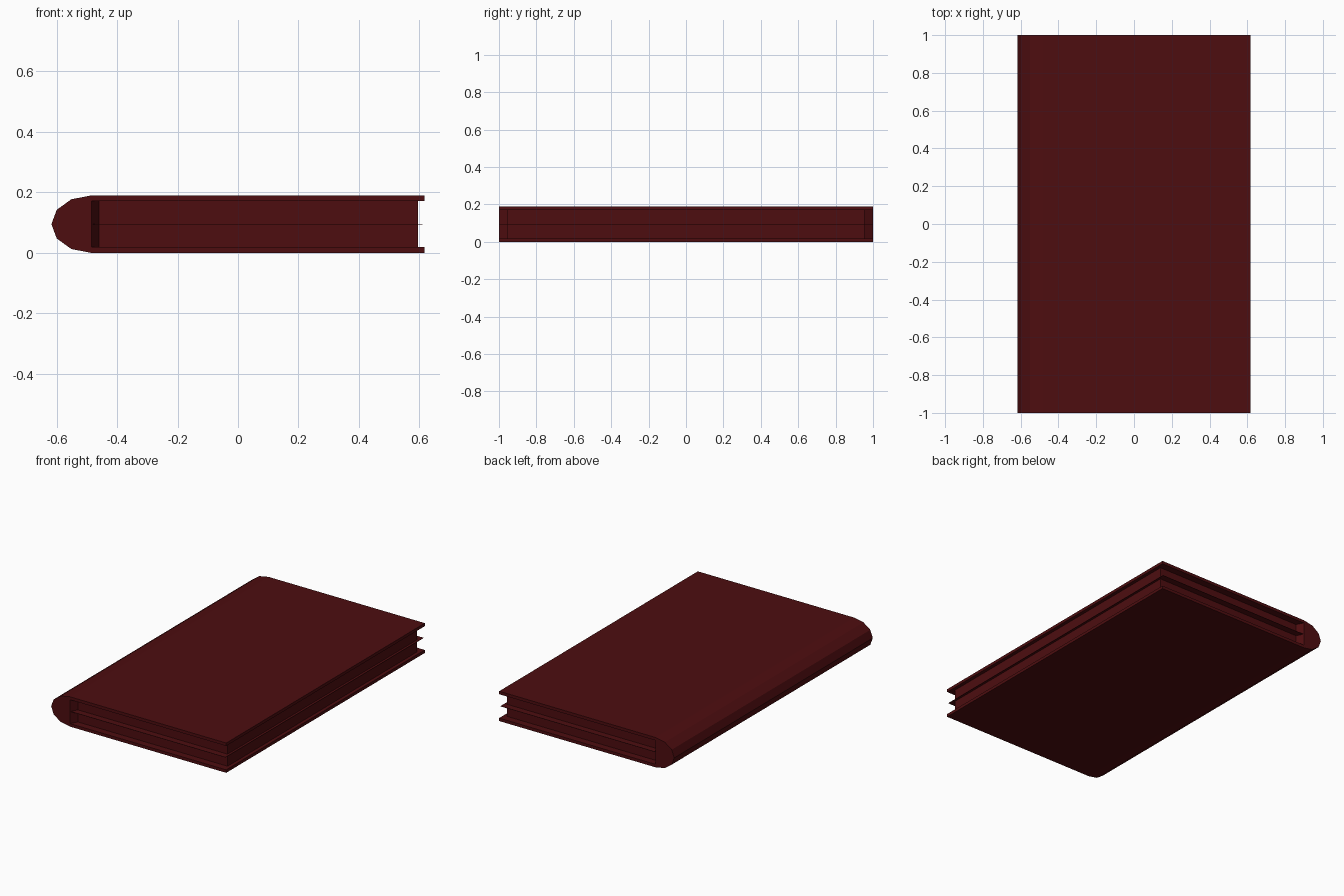
import bpy, bmesh, math

if "Cube" in bpy.data.objects:
    bpy.data.objects.remove(bpy.data.objects["Cube"])

H = 0.19            # book thickness
SPINE = -0.485      # where the rounded spine meets the covers
EDGE = 0.617        # fore edge of the covers

red = bpy.data.materials.new("dark red")
red.diffuse_color = (0.075, 0.004, 0.005, 1)
red.use_nodes = True
red.node_tree.nodes["Principled BSDF"].inputs["Base Color"].default_value = red.diffuse_color


def prism(name, points, extrude):
    """Extrude a closed outline of 3D points by a vector."""
    bm = bmesh.new()
    face = bm.faces.new([bm.verts.new(p) for p in points])
    if any(extrude):
        geo = bmesh.ops.extrude_face_region(bm, geom=[face])["geom"]
        bmesh.ops.translate(bm, vec=extrude,
                            verts=[g for g in geo if isinstance(g, bmesh.types.BMVert)])
    bmesh.ops.recalc_face_normals(bm, faces=bm.faces)
    mesh = bpy.data.meshes.new(name)
    bm.to_mesh(mesh)
    bm.free()
    mesh.materials.append(red)
    obj = bpy.data.objects.new(name, mesh)
    bpy.context.collection.objects.link(obj)
    return obj


# Rounded six-sided spine
arc = [(SPINE - 0.132 * math.sin(math.pi * i / 6), -1,
        H / 2 + H / 2 * math.cos(math.pi * i / 6)) for i in range(7)]
prism("spine", arc, (0, 2, 0))

# Front and back boards
for name, z0, z1 in (("back_cover", 0, 0.019), ("front_cover", H - 0.019, H)):
    prism(name, [(SPINE, -1, z0), (EDGE, -1, z0), (EDGE, -1, z1), (SPINE, -1, z1)], (0, 2, 0))

# Recessed page block, flaring out to the spine
half = [(SPINE, 1), (-0.46, 0.955), (0.595, 0.955)]
plan = half + [(x, -y) for x, y in reversed(half)]
prism("page_block", [(x, y, 0.019) for x, y in plan], (0, 0, H - 0.038))

# Single loose sheet standing out of the block at mid height
prism("middle_sheet", [(x, y, H / 2 + 0.001) for x, y in
                       ((-0.48, -0.997), (0.61, -0.997), (0.61, 0.997), (-0.48, 0.997))], (0, 0, -0.002))
